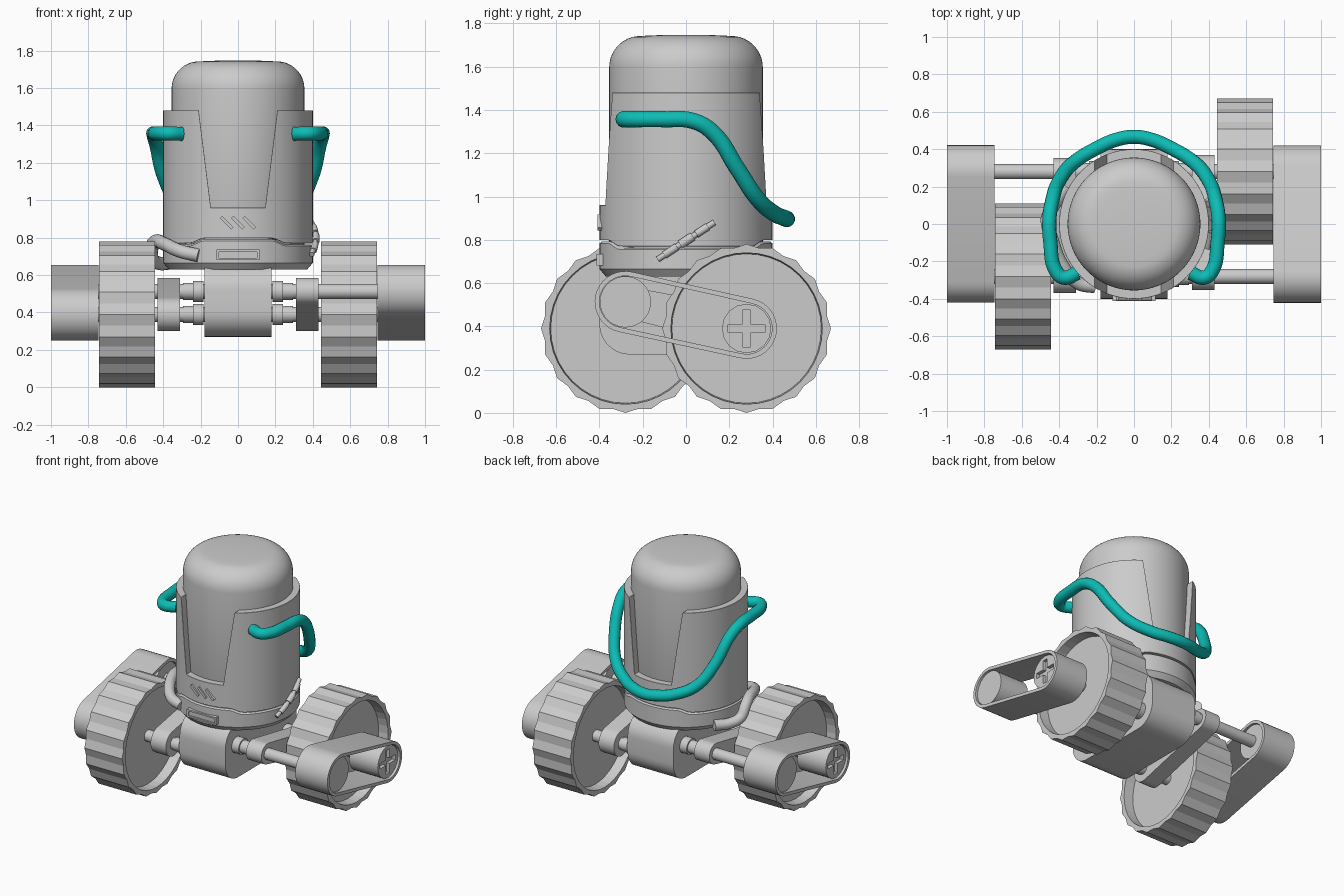
import bpy, bmesh, math
from mathutils import Vector

if "Cube" in bpy.data.objects:
    bpy.data.objects.remove(bpy.data.objects["Cube"])

pi = math.pi


def make(name, bm):
    bmesh.ops.recalc_face_normals(bm, faces=bm.faces)
    me = bpy.data.meshes.new(name)
    bm.to_mesh(me)
    bm.free()
    ob = bpy.data.objects.new(name, me)
    bpy.context.collection.objects.link(ob)
    return ob


def loft(name, rings, closed=False):
    """Skin equal-sized rings of points; cap the ends unless closed."""
    bm = bmesh.new()
    vr = [[bm.verts.new(p) for p in r] for r in rings]
    n = len(vr[0])
    pairs = list(zip(vr, vr[1:])) + ([(vr[-1], vr[0])] if closed else [])
    for a, b in pairs:
        for i in range(n):
            j = (i + 1) % n
            bm.faces.new((a[i], a[j], b[j], b[i]))
    if not closed:
        bm.faces.new(vr[0])
        bm.faces.new(vr[-1])
    return make(name, bm)


def lathe_z(name, prof, n=96, closed=False):
    return loft(name, [[(r * math.cos(2 * pi * i / n), r * math.sin(2 * pi * i / n), z)
                        for i in range(n)] for r, z in prof], closed)


def lathe_x(name, prof, y, z, n=32, teeth=0.0):
    """Profile of (x, r) turned about an axis along x; 'teeth' dents every other outer point."""
    rings = []
    for x, r in prof:
        ring = []
        for i in range(n):
            q = r - (teeth if r > 0.37 and i % 2 else 0)
            ring.append((x, y + q * math.cos(2 * pi * i / n), z + q * math.sin(2 * pi * i / n)))
        rings.append(ring)
    return loft(name, rings)


def prism(name, outline, x0, x1):
    return loft(name, [[(x, a, b) for a, b in outline] for x in (x0, x1)])


def belt_outline(c1, r1, c2, r2, n=18):
    """Outline of a belt around two circles."""
    dx, dy = c2[0] - c1[0], c2[1] - c1[1]
    a, d = math.atan2(dy, dx), math.acos((r1 - r2) / math.hypot(dx, dy))
    out = []
    for (cx, cy), r, s, e in ((c1, r1, a + d, a + 2 * pi - d), (c2, r2, a - d, a + d)):
        for i in range(n + 1):
            t = s + (e - s) * i / n
            out.append((cx + r * math.cos(t), cy + r * math.sin(t)))
    return out


def box(name, loc, size, rot=(0, 0, 0)):
    bm = bmesh.new()
    bmesh.ops.create_cube(bm, size=1)
    bmesh.ops.scale(bm, vec=size, verts=bm.verts)
    ob = make(name, bm)
    ob.location, ob.rotation_euler = loc, rot
    return ob


def cut(ob, cutter):
    m = ob.modifiers.new("cut", 'BOOLEAN')
    m.operation, m.object, m.solver = 'DIFFERENCE', cutter, 'EXACT'
    bpy.context.view_layer.objects.active = ob
    bpy.ops.object.modifier_apply(modifier=m.name)
    bpy.data.objects.remove(cutter)


def tube(name, pts, radius):
    cu = bpy.data.curves.new(name, 'CURVE')
    cu.dimensions, cu.bevel_depth, cu.bevel_resolution = '3D', radius, 5
    cu.use_fill_caps, cu.resolution_u = True, 8
    sp = cu.splines.new('BEZIER')
    sp.bezier_points.add(len(pts) - 1)
    for bp, p in zip(sp.bezier_points, pts):
        bp.co = p
        bp.handle_left_type = bp.handle_right_type = 'AUTO'
    ob = bpy.data.objects.new(name, cu)
    bpy.context.collection.objects.link(ob)
    return ob


def raise_seam(ob, z):
    """Step the seam up in the middle of the front and back."""
    for v in ob.data.vertices:
        if abs(v.co.z - z) < 0.001:
            v.co.z += 0.028 * min(1, max(0, (0.25 - abs(v.co.x)) / 0.06))


# domed core
dome = [(0.345, 0.64), (0.355, 0.66)]
dome += [(0.21 + 0.145 * math.cos(t * pi / 22), 1.597 + 0.145 * math.sin(t * pi / 22)) for t in range(11)]
lathe_z("domed_core", dome + [(0.19, 1.743), (0.1, 1.747)])

# outer shell with front and back openings
shell = lathe_z("outer_shell", [(0.33, 0.77), (0.40, 0.77), (0.40, 1.48), (0.33, 1.48)], closed=True)
raise_seam(shell, 0.77)
opening = prism("opening_cutter", [(-0.225, 1.6), (-0.145, 0.96), (0.145, 0.96), (0.225, 1.6)], -1, 1)
opening.rotation_euler.z = pi / 2
cut(shell, opening)
bev = shell.modifiers.new("chamfer", 'BEVEL')
bev.width, bev.segments, bev.angle_limit = 0.018, 1, math.radians(40)

# base ring below the seam
base = lathe_z("base_ring", [(0.355, 0.63), (0.37, 0.63), (0.40, 0.665), (0.40, 0.755), (0.39, 0.763), (0.35, 0.763)])
raise_seam(base, 0.755)
raise_seam(base, 0.763)

# front vents and slot
for i in (-1, 0, 1):
    box("vent_slash", (i * 0.06, -0.396, 0.88), (0.018, 0.025, 0.085), (0, -pi / 4, 0))
slot = box("front_slot", (0, -0.390, 0.708), (0.23, 0.046, 0.055))
cut(slot, box("slot_cutter", (0, -0.411, 0.708), (0.205, 0.016, 0.033)))

# belly block with rounded corners
corners = ((0.26, 0.52, 0), (-0.26, 0.52, 1), (-0.26, 0.41, 2), (0.26, 0.41, 3))
belly = [(cy + 0.14 * math.cos((q + t / 10) * pi / 2), cz + 0.14 * math.sin((q + t / 10) * pi / 2))
         for cy, cz, q in corners for t in range(11)]
prism("belly_block", belly, -0.18, 0.18)

# drive parts of the right side, turned half a turn for the left
A, B = (-0.28, 0.513), (0.28, 0.39)
side = []
R = 0.39
wheel = lathe_x("wheel", [(0.515, 0.345), (0.445, 0.35), (0.445, R), (0.742, R), (0.742, 0.35), (0.672, 0.345)],
                *B, n=40, teeth=0.014)
side.append(wheel)
for nm, c in (("drive_shaft", A), ("wheel_axle", B)):
    side.append(lathe_x(nm, [(0.1, 0.04), (0.185, 0.04), (0.185, 0.056), (0.24, 0.056), (0.24, 0.045),
                             (0.295, 0.045), (0.295, 0.04), (0.8, 0.04)], *c))
side.append(prism("inner_link", belt_outline(A, 0.072, B, 0.09), 0.31, 0.43))
outer, inner = belt_outline(A, 0.142, B, 0.14), belt_outline(A, 0.12, B, 0.118)
side.append(loft("drive_belt", [[(x, a, b) for a, b in o] for x, o in
                                ((0.747, outer), (1.0, outer), (1.0, inner), (0.747, inner))], closed=True))
side.append(lathe_x("belt_drum", [(0.76, 0.118), (0.985, 0.118)], *A, n=40))
hub = lathe_x("cross_hub", [(0.76, 0.114), (0.985, 0.114)], *B, n=16)
for s in ((0.05, 0.17, 0.038), (0.05, 0.038, 0.17)):
    cut(hub, box("cross_cutter", (0.985, *B), s))
side.append(hub)
for ob in side:
    c = ob.copy()
    c.name = ob.name + "_left"
    c.rotation_euler.z = pi
    bpy.context.collection.objects.link(c)

# teal carrying cable
half = [(0.30, -0.26, 1.355), (0.375, -0.287, 1.357), (0.418, -0.25, 1.357), (0.447, -0.1, 1.357),
        (0.452, 0.03, 1.35), (0.438, 0.12, 1.30), (0.395, 0.24, 1.125), (0.32, 0.33, 0.99),
        (0.19, 0.41, 0.92), (0.09, 0.452, 0.902)]
cable = tube("carry_cable", half + [(0, 0.466, 0.896)] + [(-x, y, z) for x, y, z in reversed(half)], 0.038)
teal = bpy.data.materials.new("teal")
teal.diffuse_color = (0.004, 0.5, 0.46, 1)
teal.use_nodes = True
teal.node_tree.nodes["Principled BSDF"].inputs["Base Color"].default_value = teal.diffuse_color
cable.data.materials.append(teal)

# grey hose on the left
tube("side_hose", [(-0.21, -0.335, 0.705), (-0.30, -0.315, 0.725), (-0.39, -0.21, 0.765), (-0.44, -0.08, 0.78),
                   (-0.46, -0.01, 0.75), (-0.46, 0.04, 0.69), (-0.43, 0.1, 0.665), (-0.36, 0.2, 0.665)], 0.036)

# slanted rod with grips on the right
p, q = Vector((0.395, -0.13, 0.71)), Vector((0.395, 0.13, 0.88))
mid = Vector((0.02, 0, 0))
at = lambda t: p.lerp(q, t) + mid * (1 - (2 * t - 1) ** 2)
for s, e, r in ((0, 1, 0.014), (0.12, 0.34, 0.018), (0.4, 0.62, 0.021), (0.68, 0.88, 0.018)):
    tube("side_rod", [at(s), at((s + e) / 2), at(e)], r)

# meshes and shading
bpy.ops.object.select_all(action='DESELECT')
for ob in bpy.context.collection.objects:
    if ob.type == 'CURVE':
        ob.select_set(True)
        bpy.context.view_layer.objects.active = ob
bpy.ops.object.convert(target='MESH')
for ob in bpy.context.collection.objects:
    ob.select_set(ob.type == 'MESH' and not ob.name.startswith("wheel_left") and ob != wheel)
bpy.context.view_layer.objects.active = shell
bpy.ops.object.shade_smooth_by_angle(angle=math.radians(30))
